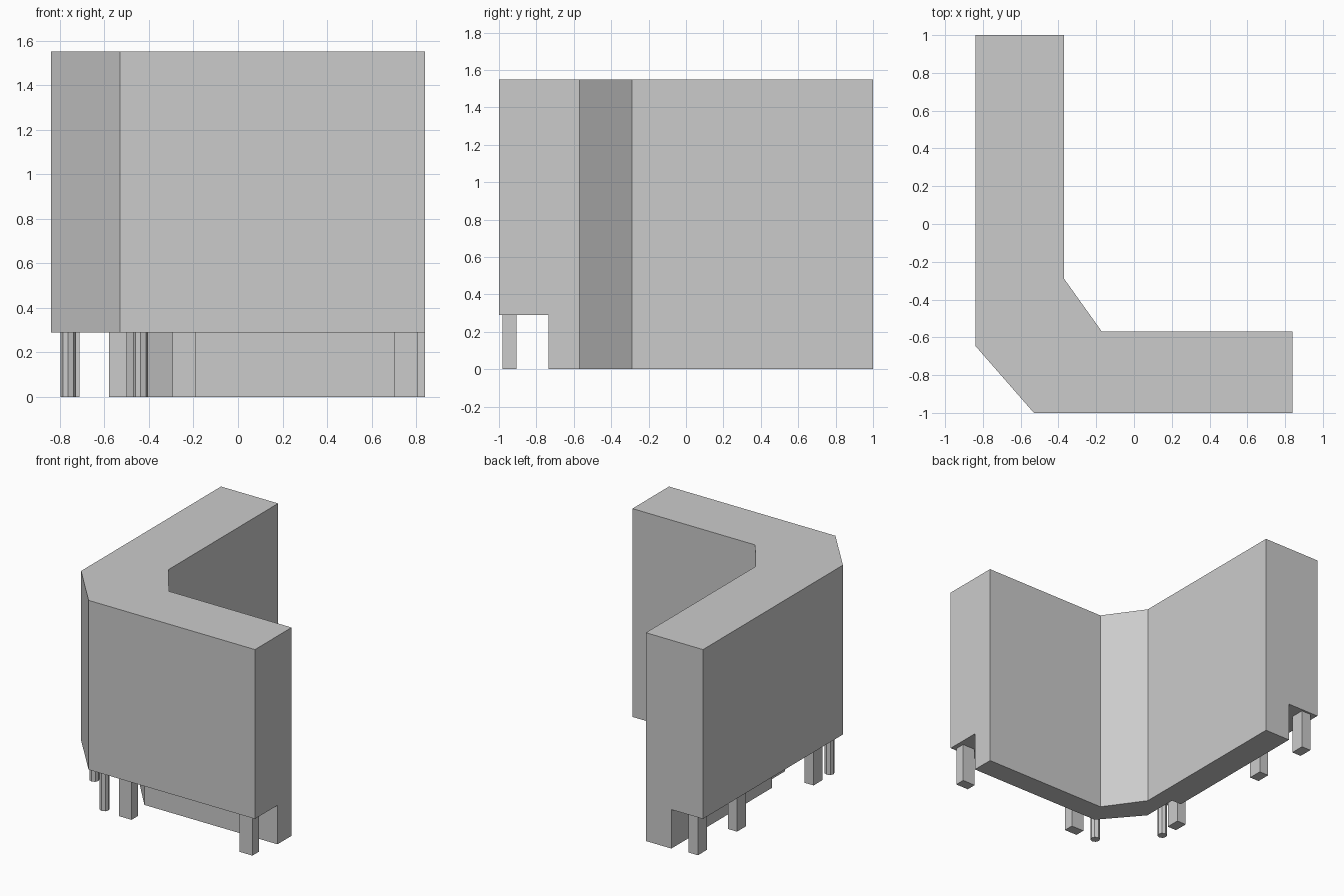
import bpy
import bmesh
import math

cube = bpy.data.objects.get("Cube")
if cube:
    bpy.data.objects.remove(cube, do_unlink=True)

TOP, SOFFIT = 1.55, 0.29

grey = bpy.data.materials.new("light grey")
grey.use_nodes = True
GREY = (0.6, 0.6, 0.6, 1)
grey.diffuse_color = GREY
grey.node_tree.nodes["Principled BSDF"].inputs["Base Color"].default_value = GREY


def prism(name, outline, z0, z1):
    """Extrude a plan outline between two heights."""
    bm = bmesh.new()
    face = bm.faces.new([bm.verts.new((x, y, z0)) for x, y in outline])
    up = bmesh.ops.extrude_face_region(bm, geom=[face])["geom"]
    bmesh.ops.translate(bm, vec=(0, 0, z1 - z0),
                        verts=[v for v in up if isinstance(v, bmesh.types.BMVert)])
    bmesh.ops.recalc_face_normals(bm, faces=bm.faces)
    mesh = bpy.data.meshes.new(name)
    bm.to_mesh(mesh)
    bm.free()
    mesh.materials.append(grey)
    obj = bpy.data.objects.new(name, mesh)
    bpy.context.collection.objects.link(obj)
    return obj


def rectangle(x0, x1, y0, y1):
    return [(x0, y0), (x1, y0), (x1, y1), (x0, y1)]


def octagon(x, y, r):
    return [(x + r * math.cos(i * math.pi / 4), y + r * math.sin(i * math.pi / 4))
            for i in range(8)]


# Inner courtyard wall line, shared by both storeys
inner = [(0.84, -0.57), (-0.17, -0.57), (-0.37, -0.29), (-0.37, 1)]

# Overhanging upper block with chamfered corner
prism("upper_block", inner + [(-0.84, 1), (-0.84, -0.645), (-0.53, -1), (0.84, -1)],
      SOFFIT, TOP)

# Recessed ground floor, stepped beside the corner entrance
prism("ground_floor", inner + [(-0.58, 1), (-0.58, -0.18), (-0.5, -0.18),
                               (-0.5, -0.45), (-0.256, -0.735), (0.84, -0.735)],
      0, SOFFIT)

# Square pillars under the side wing and the front wing
for i, y in enumerate((0.88, 0.42, -0.48)):
    prism(f"side_pillar_{i + 1}", rectangle(-0.788, -0.712, y, y + 0.105), 0, SOFFIT)
for i, x in enumerate((-0.295, 0.7)):
    prism(f"front_pillar_{i + 1}", rectangle(x, x + 0.105, -0.98, -0.905), 0, SOFFIT)

# Eight-sided columns flanking the chamfered corner
for i, (x, y) in enumerate(((-0.762, -0.6), (-0.437, -0.945))):
    prism(f"corner_column_{i + 1}", octagon(x, y, 0.034), 0, SOFFIT)
